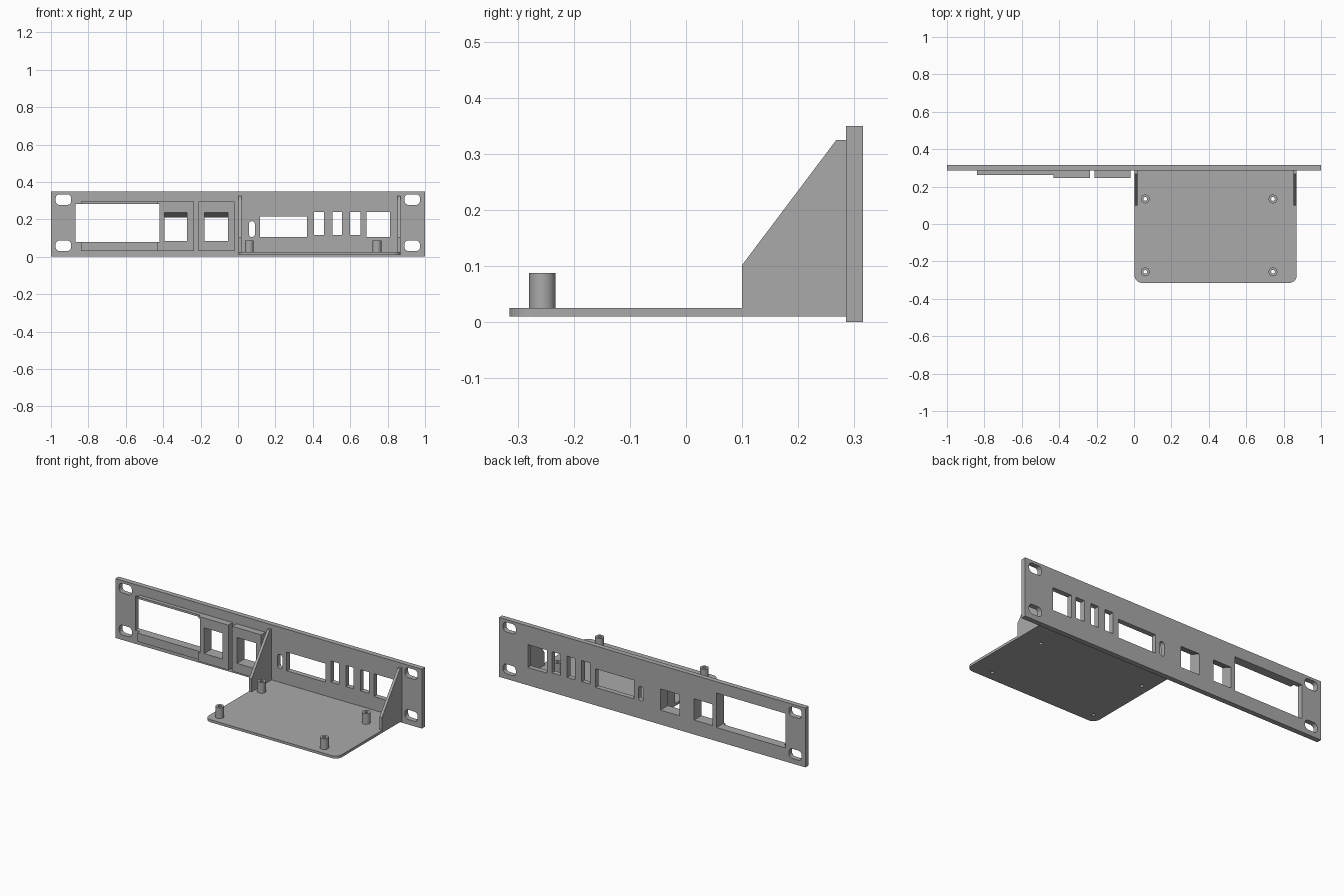
import bpy, bmesh, math
from mathutils import Vector

if "Cube" in bpy.data.objects:
    bpy.data.objects.remove(bpy.data.objects["Cube"], do_unlink=True)

grey = bpy.data.materials.new("plain grey")
grey.use_nodes = True
grey.diffuse_color = (0.4, 0.4, 0.4, 1)
grey.node_tree.nodes["Principled BSDF"].inputs["Base Color"].default_value = (0.4, 0.4, 0.4, 1)

# Maps outline coordinates (u, v) and depth d to model space
PLANES = {
    "x": lambda u, v, d: (d, u, v),
    "y": lambda u, v, d: (u, d, v),
    "z": lambda u, v, d: (u, v, d),
}


def prism(name, outline, axis, start, end):
    """Extrude an outline along an axis."""
    bm = bmesh.new()
    place = PLANES[axis]
    face = bm.faces.new([bm.verts.new(place(u, v, start)) for u, v in outline])
    moved = bmesh.ops.extrude_face_region(bm, geom=[face])["geom"]
    shift = Vector(place(0, 0, end - start))
    bmesh.ops.translate(bm, vec=shift, verts=[g for g in moved if isinstance(g, bmesh.types.BMVert)])
    bmesh.ops.recalc_face_normals(bm, faces=bm.faces)
    mesh = bpy.data.meshes.new(name)
    bm.to_mesh(mesh)
    bm.free()
    mesh.materials.append(grey)
    obj = bpy.data.objects.new(name, mesh)
    bpy.context.collection.objects.link(obj)
    return obj


def rect(u0, u1, v0, v1):
    return [(u0, v0), (u1, v0), (u1, v1), (u0, v1)]


def rounded(u0, u1, v0, v1, r, steps=6):
    corners = [(u1 - r, v1 - r), (u0 + r, v1 - r), (u0 + r, v0 + r), (u1 - r, v0 + r)]
    points = []
    for i, (cu, cv) in enumerate(corners):
        for s in range(steps + 1):
            a = math.pi / 2 * (i + s / steps)
            points.append((cu + r * math.cos(a), cv + r * math.sin(a)))
    return points


def circle(u, v, r, sides=32):
    return [(u + r * math.cos(2 * math.pi * i / sides),
             v + r * math.sin(2 * math.pi * i / sides)) for i in range(sides)]


def cut(obj, cutters):
    """Subtract every cutter and bake the result."""
    for c in cutters:
        c.hide_render = True
        mod = obj.modifiers.new("cut", "BOOLEAN")
        mod.operation = "DIFFERENCE"
        mod.solver = "EXACT"
        mod.object = c
    bpy.context.view_layer.update()
    graph = bpy.context.evaluated_depsgraph_get()
    baked = bpy.data.meshes.new_from_object(obj.evaluated_get(graph))
    obj.modifiers.clear()
    obj.data = baked


BACK, FACE = 0.315, 0.285
NEAR, FAR = 0.2, 0.36

# Rack panel and the mounts on its inner face
panel = prism("rack_panel", rect(-1, 1, 0, 0.35), "y", FACE, BACK)
frame = prism("display_frame", rect(-0.84, -0.425, 0.03, 0.295), "y", 0.262, FACE)
jack_a = prism("outer_jack_mount", rect(-0.43, -0.235, 0.03, 0.295), "y", 0.245, FACE)
jack_b = prism("inner_jack_mount", rect(-0.21, -0.02, 0.03, 0.295), "y", 0.245, FACE)

# Openings: display, ports and rack slots
display = prism("display_cutter", rect(-0.87, -0.42, 0.08, 0.283), "y", NEAR, FAR)
ports = [prism("port_cutter", rect(*p), "y", NEAR, FAR) for p in (
    (0.118, 0.37, 0.105, 0.215),
    (0.406, 0.46, 0.115, 0.24),
    (0.505, 0.555, 0.115, 0.24),
    (0.6, 0.655, 0.115, 0.24),
    (0.687, 0.812, 0.105, 0.24))]
ports.append(prism("button_cutter", rounded(0.058, 0.09, 0.105, 0.19, 0.0159), "y", NEAR, FAR))
for u in (-0.975, 0.89):
    for v in (0.03, 0.277):
        ports.append(prism("slot_cutter", rounded(u, u + 0.083, v, v + 0.057, 0.022), "y", NEAR, FAR))

# Jack openings have a sloping ceiling
throat = [(0.235, 0.085), (0.33, 0.085), (0.33, 0.204), (0.235, 0.241)]
jacks = [prism("jack_cutter", throat, "x", a, b) for a, b in ((-0.393, -0.273), (-0.178, -0.053))]

cut(panel, [display] + ports + jacks)
cut(frame, [display])
cut(jack_a, [display, jacks[0]])
cut(jack_b, [jacks[1]])

# Tray with rounded front corners
LEFT, RIGHT = 0.003, 0.87
outline = [p for p in rounded(LEFT, RIGHT, -0.315, 0.4, 0.04) if p[1] < 0]
outline = [(LEFT, FACE)] + outline + [(RIGHT, FACE)]
tray = prism("tray", outline, "z", 0.01, 0.025)

# Standoffs with screw holes through the tray
screws = []
for u in (0.06, 0.743):
    for v in (-0.256, 0.134):
        screw = prism("screw_cutter", circle(u, v, 0.01, 24), "z", -0.05, 0.2)
        post = prism("standoff", circle(u, v, 0.0235), "z", 0.022, 0.088)
        cut(post, [screw])
        bpy.ops.object.select_all(action="DESELECT")
        post.select_set(True)
        bpy.context.view_layer.objects.active = post
        bpy.ops.object.shade_smooth_by_angle(angle=math.radians(35))
        screws.append(screw)
cut(tray, screws)

# Side gussets between tray and panel
gusset = [(0.1, 0.01), (FACE, 0.01), (FACE, 0.325), (0.268, 0.325), (0.1, 0.102)]
prism("right_gusset", gusset, "x", LEFT, LEFT + 0.016)
prism("left_gusset", gusset, "x", RIGHT - 0.016, RIGHT)

# Cutters are no longer needed
for c in [display] + ports + jacks + screws:
    bpy.data.objects.remove(c, do_unlink=True)
